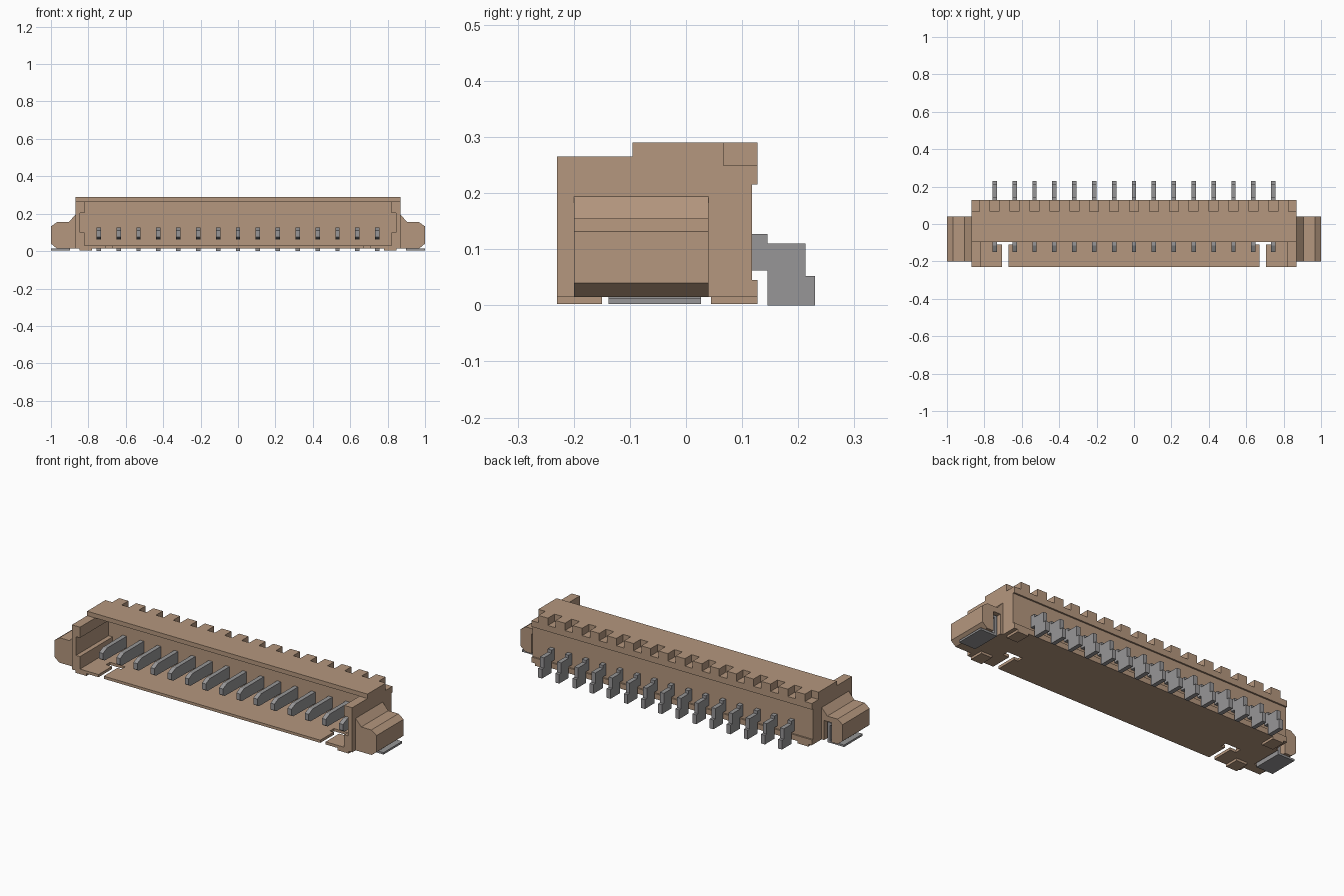
import bpy, bmesh
from mathutils import Vector

cube = bpy.data.objects.get("Cube")
if cube:
    bpy.data.objects.remove(cube, do_unlink=True)


def material(name, rgb):
    m = bpy.data.materials.new(name)
    m.use_nodes = True
    m.diffuse_color = (*rgb, 1)
    bsdf = m.node_tree.nodes["Principled BSDF"]
    bsdf.inputs["Base Color"].default_value = (*rgb, 1)
    bsdf.inputs["Roughness"].default_value = 0.6
    return m


TAN = material("tan plastic", (0.46, 0.31, 0.21))
METAL = material("grey metal", (0.31, 0.305, 0.31))


def add_prism(bm, pts, axis, lo, hi):
    """Extrude a 2D outline along x, y or z between lo and hi."""
    def place(p, t):
        c = list(p)
        c.insert("xyz".index(axis), t)
        return Vector(c)
    face = bm.faces.new([bm.verts.new(place(p, lo)) for p in pts])
    out = bmesh.ops.extrude_face_region(bm, geom=[face])
    step = place((0, 0), hi - lo)
    bmesh.ops.translate(bm, vec=step, verts=[v for v in out["geom"] if isinstance(v, bmesh.types.BMVert)])


def add_box(bm, x0, x1, y0, y1, z0, z1):
    add_prism(bm, [(x0, y0), (x1, y0), (x1, y1), (x0, y1)], "z", z0, z1)


def finish(bm, name, mat):
    bmesh.ops.recalc_face_normals(bm, faces=bm.faces)
    me = bpy.data.meshes.new(name)
    bm.to_mesh(me)
    bm.free()
    me.materials.append(mat)
    ob = bpy.data.objects.new(name, me)
    bpy.context.scene.collection.objects.link(ob)
    return ob


def boxes(name, mat, *items):
    bm = bmesh.new()
    for b in items:
        add_box(bm, *b)
    return finish(bm, name, mat)


def prism(name, mat, pts, axis, lo, hi):
    bm = bmesh.new()
    add_prism(bm, pts, axis, lo, hi)
    return finish(bm, name, mat)


def cut(ob, *cutters):
    for c in cutters:
        mod = ob.modifiers.new("cut", "BOOLEAN")
        mod.operation = "DIFFERENCE"
        mod.solver = "EXACT"
        mod.object = c
        c.hide_render = True
    dg = bpy.context.evaluated_depsgraph_get()
    me = bpy.data.meshes.new_from_object(ob.evaluated_get(dg))
    ob.modifiers.clear()
    ob.data = me
    for c in cutters:
        bpy.data.objects.remove(c, do_unlink=True)


PITCH = 0.1064
FIRST = -7 * PITCH

# Housing shell with an open front and a roof that stops short of the front
housing = boxes("housing", TAN, (-0.87, 0.87, -0.23, 0.127, 0.015, 0.29))
half = [(0.82, 0.03), (0.82, 0.10), (0.845, 0.10), (0.845, 0.205), (0.82, 0.205), (0.82, 0.265)]
cavity = prism("cavity_cutter", TAN, half + [(-x, z) for x, z in reversed(half)], "y", -0.3, 0.06)
front_top = boxes("front_top_cutter", TAN, (-1, 1, -0.3, -0.095, 0.265, 0.4))
front_open = boxes("front_open_cutter", TAN, (-0.82, 0.82, -0.35, -0.095, 0.22, 0.45))
rear_recess = boxes("rear_recess_cutter", TAN, (-1, 1, 0.118, 0.2, 0.045, 0.215))
notches = boxes("notch_cutter", TAN, *[
    (FIRST + i * PITCH - 0.024, FIRST + i * PITCH + 0.024, 0.067, 0.2, 0.249, 0.4)
    for i in range(-1, 16)])

# T-shaped slots in the floor
slot = [(0.672, -0.3), (0.705, -0.3), (0.705, -0.11), (0.742, -0.11),
        (0.742, -0.075), (0.648, -0.075), (0.648, -0.11), (0.672, -0.11)]
bm = bmesh.new()
for s in (1, -1):
    add_prism(bm, [(s * x, y) for x, y in slot], "z", -0.1, 0.05)
slots = finish(bm, "slot_cutter", TAN)
cut(housing, front_top, cavity, front_open, rear_recess, notches, slots)

# Contacts: blade inside the housing, stepped solder tail behind
contact = [(-0.15, 0.075), (-0.135, 0.065), (0.118, 0.062), (0.145, 0.062), (0.145, 0),
           (0.23, 0), (0.23, 0.052), (0.213, 0.052), (0.213, 0.11), (0.145, 0.11),
           (0.145, 0.127), (-0.115, 0.127), (-0.15, 0.11)]
for i in range(15):
    x = FIRST + i * PITCH
    prism(f"contact_{i + 1}", METAL, contact, "x", x - 0.012, x + 0.012)

# Ears, feet and solder clips on both ends
ear = [(0.865, 0.015), (0.97, 0.015), (1.0, 0.04), (1.0, 0.132),
       (0.968, 0.155), (0.905, 0.155), (0.87, 0.194), (0.865, 0.194)]
pocket = [(0.885, -0.05), (0.93, -0.05), (0.93, 0.125), (0.885, 0.125)]
clip = [(0.897, 0.002), (1.0, 0.002), (1.0, 0.013), (0.912, 0.013),
        (0.912, 0.10), (0.928, 0.10), (0.928, 0.115), (0.897, 0.115)]
for s, side in ((1, "left"), (-1, "right")):
    def mirror(pts):
        return [(s * a, b) for a, b in pts]
    ob = prism(f"{side}_ear", TAN, mirror(ear), "y", -0.2, 0.04)
    cut(ob, prism("pocket_cutter", TAN, mirror(pocket), "y", -0.14, 0.1))
    prism(f"{side}_solder_clip", METAL, mirror(clip), "y", -0.138, 0.027)
    xa, xb = sorted((s * 0.78, s * 0.848))
    boxes(f"{side}_feet", TAN, (xa, xb, -0.23, -0.15, 0.002, 0.016),
          (xa, xb, 0.045, 0.127, 0.002, 0.016))
